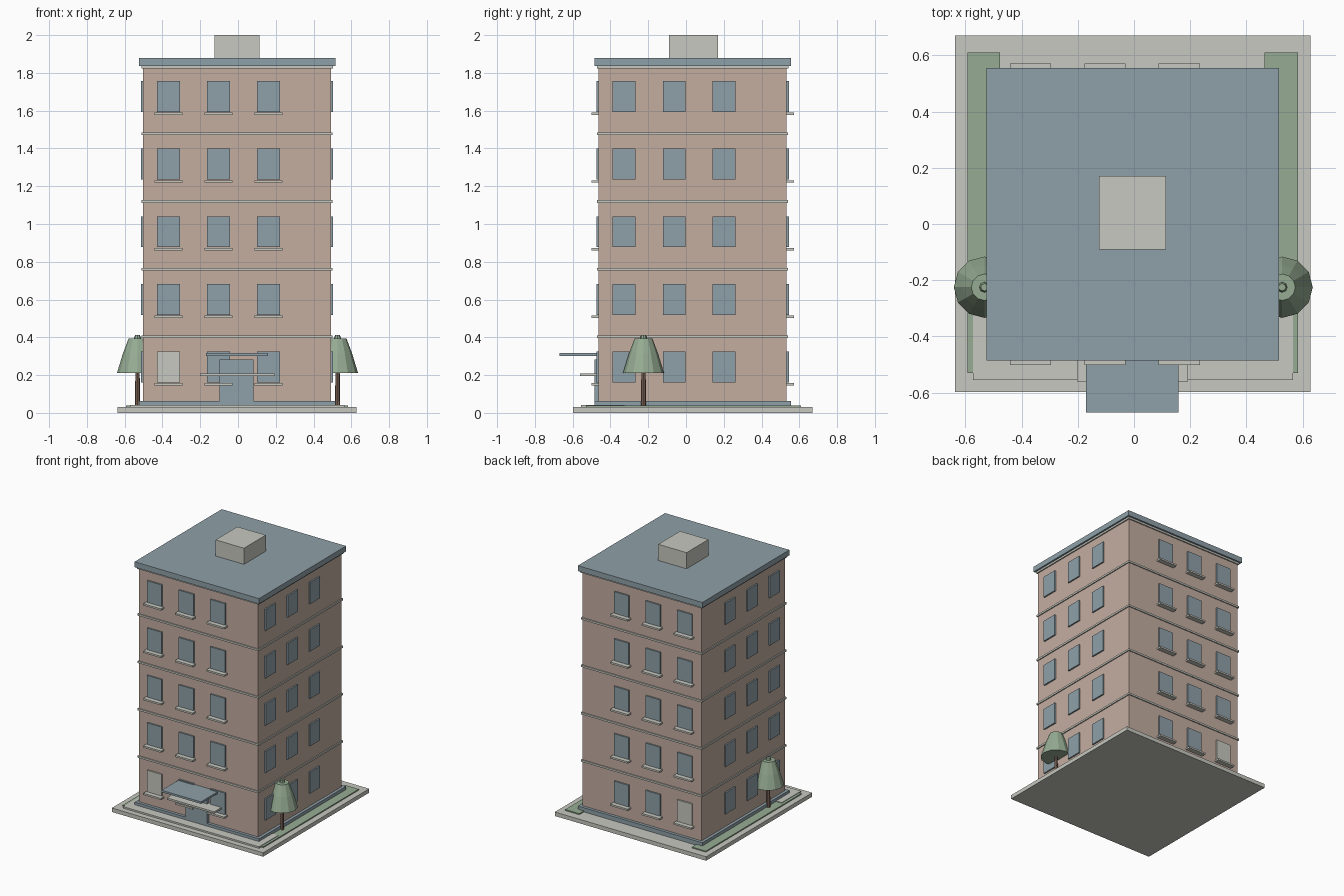
import bpy
import bmesh
from mathutils import Matrix, Vector

cube = bpy.data.objects.get("Cube")
if cube:
    bpy.data.objects.remove(cube, do_unlink=True)


def make_material(name, rgb):
    """Flat material from display colour values (0-255), stored as linear."""
    linear = [((c / 255 + 0.055) / 1.055) ** 2.4 for c in rgb]
    mat = bpy.data.materials.new(name)
    mat.use_nodes = True
    mat.diffuse_color = (*linear, 1)
    mat.node_tree.nodes["Principled BSDF"].inputs["Base Color"].default_value = (*linear, 1)
    return mat


WALL = make_material("wall_clay", (196, 173, 160))
BLUE = make_material("slate_blue", (143, 161, 169))
STONE = make_material("pale_stone", (200, 200, 193))
GREEN = make_material("leaf_green", (150, 172, 147))
BARK = make_material("bark_brown", (140, 112, 98))


def finish(name, bm, material):
    mesh = bpy.data.meshes.new(name)
    bm.to_mesh(mesh)
    bm.free()
    mesh.materials.append(material)
    obj = bpy.data.objects.new(name, mesh)
    bpy.context.collection.objects.link(obj)
    return obj


def boxes(name, material, centres, size):
    """One object holding an equal-sized box at every centre."""
    bm = bmesh.new()
    for centre in centres:
        matrix = Matrix.Translation(centre) @ Matrix.Diagonal((*size, 1))
        bmesh.ops.create_cube(bm, size=1, matrix=matrix)
    return finish(name, bm, material)


def slab(name, material, x, y, z):
    """Box given by its (low, high) range on each axis."""
    ranges = (x, y, z)
    centre = Vector([(low + high) / 2 for low, high in ranges])
    return boxes(name, material, [centre], [high - low for low, high in ranges])


# Building axis, half width and storey spacing
CX, CY, HALF = -0.005, 0.035, 0.498
STOREY = 0.358


def block(name, material, overhang, z):
    """Square layer around the building axis."""
    r = HALF + overhang
    return slab(name, material, (CX - r, CX + r), (CY - r, CY + r), z)


# Ground layers
slab("ground_slab", STONE, (-0.637, 0.628), (-0.597, 0.67), (0, 0.03))
slab("right_lawn", GREEN, (-0.593, -0.477), (-0.53, 0.61), (0.03, 0.038))
slab("left_lawn", GREEN, (0.465, 0.583), (-0.53, 0.61), (0.03, 0.038))
slab("front_path", STONE, (-0.573, 0.565), (-0.555, -0.325), (0.03, 0.042))

# Main volume, plinth and roof
block("plinth", BLUE, 0.022, (0.03, 0.062))
block("building_walls", WALL, 0, (0.04, 1.835))
block("cornice", STONE, 0.009, (1.823, 1.837))
block("roof", BLUE, 0.022, (1.837, 1.878))
slab("roof_hut", STONE, (-0.124, 0.113), (-0.09, 0.17), (1.87, 2))

# Storey bands
for floor in range(1, 5):
    z = 0.045 + STOREY * floor
    block(f"storey_band_{floor}", STONE, 0.008, (z - 0.007, z + 0.007))

# Windows and sills
offsets = [-0.363, -0.098, 0.166]
heights = [0.243 + STOREY * floor for floor in range(5)]
facade_windows, stone_windows, sills, side_windows = [], [], [], []
for z in heights:
    for u in offsets:
        for side in (-1, 1):
            x, y = CX + u, CY + side * HALF
            blocked = z == heights[0] and u == offsets[0]
            (stone_windows if blocked else facade_windows).append((x, y, z))
            sills.append((x, y + side * 0.008, z - 0.092))
            side_windows.append((CX + side * HALF, CY + u, z))
boxes("facade_windows", BLUE, facade_windows, (0.123, 0.022, 0.163))
boxes("blank_windows", STONE, stone_windows, (0.123, 0.022, 0.163))
boxes("side_windows", BLUE, side_windows, (0.022, 0.12, 0.163))
boxes("window_sills", STONE, sills, (0.147, 0.06, 0.013))

# Entrance
slab("front_door", BLUE, (-0.098, 0.082), (-0.485, -0.45), (0.04, 0.283))
slab("entrance_canopy", BLUE, (-0.17, 0.159), (-0.67, -0.45), (0.302, 0.317))
slab("entrance_shelf", STONE, (-0.202, 0.193), (-0.56, -0.45), (0.195, 0.209))


def lathe(name, material, centre, rings, sides):
    """Faceted closed solid through (radius, height) rings."""
    bm = bmesh.new()
    for (r0, z0), (r1, z1) in zip(rings, rings[1:]):
        place = Matrix.Translation((*centre, (z0 + z1) / 2))
        bmesh.ops.create_cone(bm, segments=sides, radius1=r0, radius2=r1,
                              depth=z1 - z0, matrix=place,
                              cap_ends=len(rings) == 2)
    bmesh.ops.remove_doubles(bm, verts=bm.verts, dist=0.0005)
    bmesh.ops.holes_fill(bm, edges=bm.edges, sides=0)
    bmesh.ops.recalc_face_normals(bm, faces=bm.faces)
    return finish(name, bm, material)


# Trees on both sides
for side, x in (("right", -0.532), ("left", 0.527)):
    spot = (x, -0.225)
    lathe(f"{side}_tree_trunk", BARK, spot, [(0.013, 0.03), (0.011, 0.3)], 8)
    lathe(f"{side}_tree_crown", GREEN, spot,
          [(0.109, 0.21), (0.077, 0.315), (0.047, 0.395)], 12)
    lathe(f"{side}_tree_tip", GREEN, spot, [(0.02, 0.39), (0.013, 0.412)], 8)
